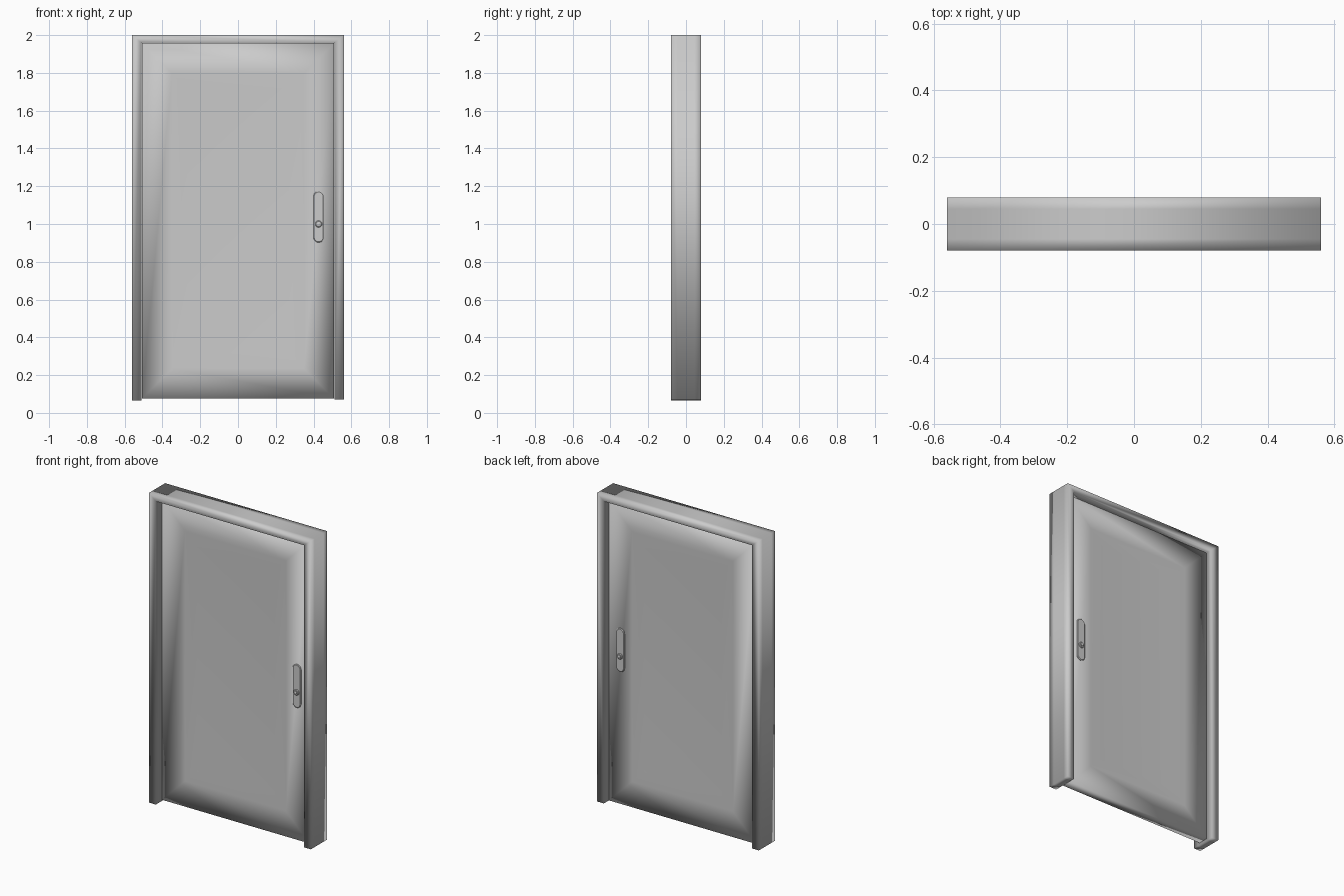
import bpy, bmesh, math

if "Cube" in bpy.data.objects:
    bpy.data.objects.remove(bpy.data.objects["Cube"])


def make_object(name, bm, smooth_angle=None):
    bmesh.ops.recalc_face_normals(bm, faces=bm.faces[:])
    mesh = bpy.data.meshes.new(name)
    bm.to_mesh(mesh)
    bm.free()
    obj = bpy.data.objects.new(name, mesh)
    bpy.context.collection.objects.link(obj)
    bpy.context.view_layer.objects.active = obj
    bpy.ops.object.select_all(action='DESELECT')
    obj.select_set(True)
    if smooth_angle is None:
        bpy.ops.object.shade_smooth()
    else:
        bpy.ops.object.shade_smooth_by_angle(angle=math.radians(smooth_angle))
    return obj


def loft(bm, profiles):
    """Skin matching closed (x, z) profiles, each placed at its own y."""
    rings = [[bm.verts.new((x, y, z)) for x, z in pts] for y, pts in profiles]
    n = len(rings[0])
    for a, b in zip(rings, rings[1:]):
        for i in range(n):
            j = (i + 1) % n
            bm.faces.new((a[i], a[j], b[j], b[i]))
    return rings


# Frame: U-shaped casing with soft shading and support loops in its depth
U = [(-0.56, 0.065), (-0.56, 2.0), (0.56, 2.0), (0.56, 0.072),
     (0.512, 0.072), (0.512, 1.96), (-0.512, 1.96), (-0.512, 0.065)]
bm = bmesh.new()
rings = loft(bm, [(y, U) for y in (-0.08, -0.045, 0.045, 0.08)])
for r in (rings[0], rings[-1]):
    for i in range(3):
        bm.faces.new((r[i], r[i + 1], r[6 - i], r[7 - i]))
make_object("door_frame", bm)

# Door leaf: slab with a faint recessed panel on both faces
FRONT, BACK = -0.025, 0.035


def rect(inset):
    x = 0.509 - inset
    return [(-x, 0.075 + inset), (x, 0.075 + inset),
            (x, 1.958 - inset), (-x, 1.958 - inset)]


bm = bmesh.new()
rings = loft(bm, [(FRONT + 0.004, rect(0.24)), (FRONT, rect(0.16)),
                  (FRONT, rect(0)), (BACK, rect(0)),
                  (BACK, rect(0.16)), (BACK - 0.004, rect(0.24))])
bm.faces.new(rings[0])
bm.faces.new(rings[-1])
make_object("door_leaf", bm)

# Lock plates and cylinders on both sides
PX, PZ0, PZ1, PR = 0.427, 0.93, 1.145, 0.028


def stadium(r):
    pts = []
    for cz, start in ((PZ1, 0), (PZ0, math.pi)):
        for i in range(13):
            a = start + math.pi * i / 12
            pts.append((PX + r * math.cos(a), cz + r * math.sin(a)))
    return pts


def circle(r):
    return [(PX + r * math.cos(math.tau * i / 24),
             1.0 + r * math.sin(math.tau * i / 24)) for i in range(24)]


def solid(name, profiles):
    bm = bmesh.new()
    rings = loft(bm, profiles)
    bm.faces.new(rings[0])
    bm.faces.new(rings[-1])
    return make_object(name, bm, 35)


for side, y, d in (("front", FRONT, -1), ("back", BACK, 1)):
    solid(side + "_lock_plate",
          [(y - d * 0.003, stadium(PR)), (y + d * 0.004, stadium(PR)),
           (y + d * 0.007, stadium(PR - 0.004))])
    solid(side + "_lock_collar",
          [(y, circle(0.018)), (y + d * 0.010, circle(0.018)),
           (y + d * 0.013, circle(0.014))])
    solid(side + "_lock_cylinder",
          [(y, circle(0.009)), (y + d * 0.018, circle(0.009)),
           (y + d * 0.020, circle(0.006))])
